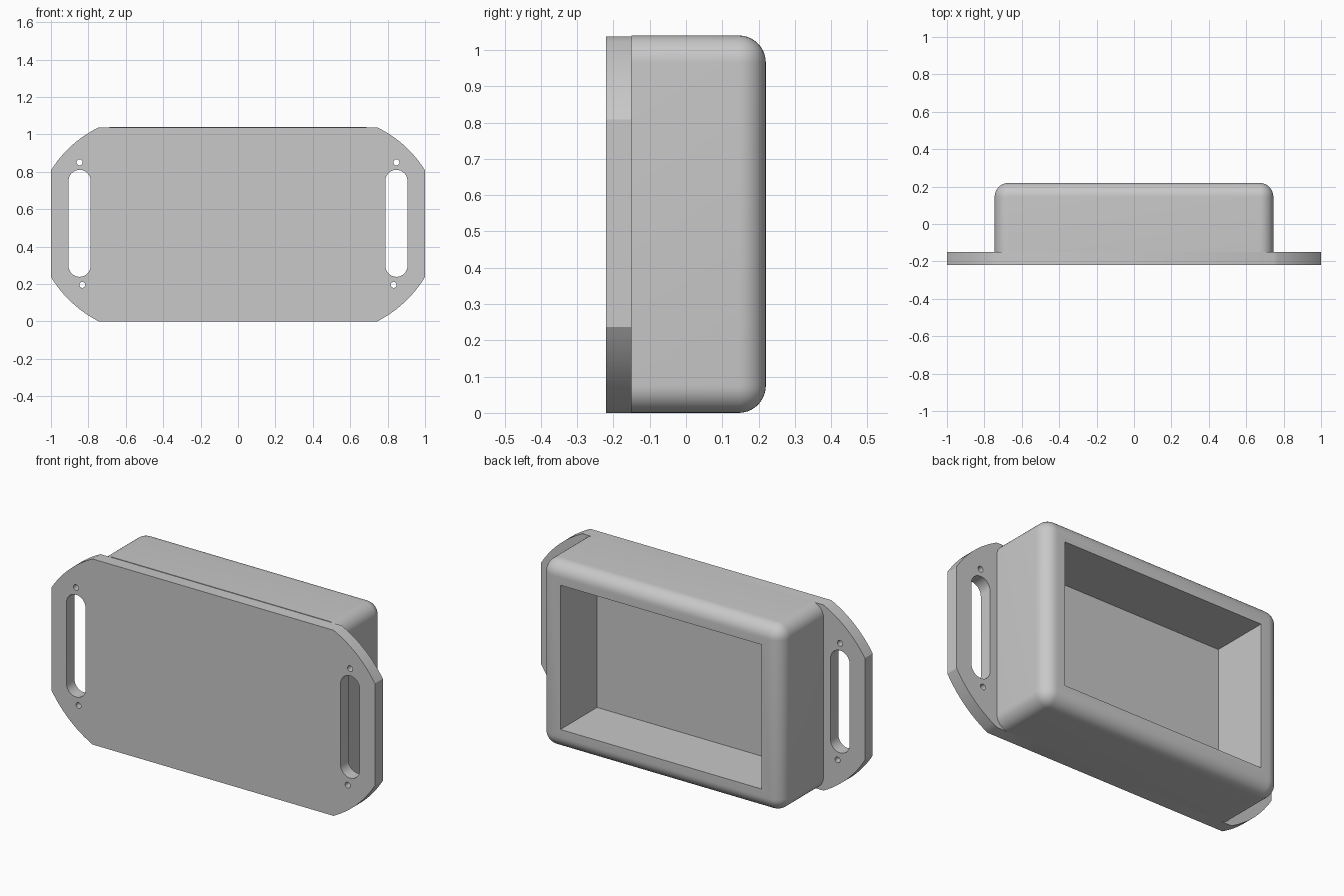
import bpy, bmesh, math
from mathutils import Vector, Matrix

if "Cube" in bpy.data.objects:
    bpy.data.objects.remove(bpy.data.objects["Cube"], do_unlink=True)

HEIGHT = 1.04
FRONT, SEAM, BACK = -0.22, -0.15, 0.22
HALF_BOX = 0.745

grey = bpy.data.materials.new("plain grey")
grey.use_nodes = True
grey.diffuse_color = (0.58, 0.58, 0.58, 1)
grey.node_tree.nodes["Principled BSDF"].inputs["Base Color"].default_value = grey.diffuse_color


def activate(ob):
    bpy.ops.object.select_all(action='DESELECT')
    ob.select_set(True)
    bpy.context.view_layer.objects.active = ob


def add(name, data):
    ob = bpy.data.objects.new(name, data)
    bpy.context.collection.objects.link(ob)
    data.materials.append(grey)
    return ob


def block(name, half_x, y0, y1, z0, z1, radius=0):
    """Block with every edge rounded except those of its front face."""
    bm = bmesh.new()
    size = (2 * half_x, y1 - y0, z1 - z0)
    centre = Vector((0, (y0 + y1) / 2, (z0 + z1) / 2))
    bmesh.ops.create_cube(bm, size=1, matrix=Matrix.Translation(centre) @ Matrix.Diagonal((*size, 1)))
    if radius:
        edges = [e for e in bm.edges if max(v.co.y for v in e.verts) > y0 + 0.01]
        bmesh.ops.bevel(bm, geom=edges, offset=radius, segments=10, profile=0.5,
                        affect='EDGES', clamp_overlap=True)
    mesh = bpy.data.meshes.new(name)
    bm.to_mesh(mesh)
    bm.free()
    return add(name, mesh)


def arc(cx, cz, r, start, end, steps):
    return [(cx + r * math.cos(a), cz + r * math.sin(a))
            for a in (start + (end - start) * i / steps for i in range(steps + 1))]


def bulge(a, b, sag, steps=12):
    """Shallow curve from a to b, bowing to the right of the direction of travel."""
    a, b = Vector(a), Vector(b)
    side = Vector(((b - a).y, -(b - a).x)).normalized()
    return [tuple(a.lerp(b, i / steps) + side * sag * 4 * (i / steps) * (1 - i / steps))
            for i in range(steps + 1)]


# Mounting plate outline with curved corners
top = HEIGHT - 0.003
right_side = bulge((HALF_BOX, 0), (1, 0.237), 0.024) + bulge((1, 0.808), (HALF_BOX, top), 0.024)
outlines = [right_side + [(-x, z) for x, z in reversed(right_side)]]

# Slots and screw holes at both ends
for s in (-1, 1):
    r = 0.059
    outlines.append(arc(s * 0.847, 0.81 - r, r, 0, math.pi, 16)
                    + arc(s * 0.847, 0.238 + r, r, math.pi, 2 * math.pi, 16))
    for x, z in ((0.847, 0.85), (0.832, 0.195)):
        outlines.append(arc(s * x, z, 0.016, 0, 2 * math.pi, 20)[:-1])

curve = bpy.data.curves.new("mounting_plate", 'CURVE')
curve.dimensions = '2D'
curve.fill_mode = 'BOTH'
curve.extrude = (SEAM - FRONT) / 2
for points in outlines:
    spline = curve.splines.new('POLY')
    spline.points.add(len(points) - 1)
    for p, (x, z) in zip(spline.points, points):
        p.co = (x, z, 0, 1)
    spline.use_cyclic_u = True
plate = add("mounting_plate", curve)
plate.location.y = (FRONT + SEAM) / 2
plate.rotation_euler.x = math.pi / 2
activate(plate)
bpy.ops.object.convert(target='MESH')
plate = bpy.context.object
bm = bmesh.new()
bm.from_mesh(plate.data)
bmesh.ops.remove_doubles(bm, verts=bm.verts, dist=0.0005)
bmesh.ops.recalc_face_normals(bm, faces=bm.faces)
bm.to_mesh(plate.data)
bm.free()

# Rounded housing with a rectangular cavity open at the back
housing = block("housing", HALF_BOX, SEAM, BACK, 0, HEIGHT, 0.075)
cutter = block("cavity_cutter", 0.622, -0.103, BACK + 0.1, 0.117, HEIGHT - 0.117)
cutter.hide_render = True
cut = housing.modifiers.new("cavity", 'BOOLEAN')
cut.operation = 'DIFFERENCE'
cut.solver = 'EXACT'
cut.object = cutter
activate(housing)
bpy.ops.object.modifier_apply(modifier=cut.name)
bpy.data.objects.remove(cutter, do_unlink=True)

for ob in (plate, housing):
    activate(ob)
    bpy.ops.object.shade_smooth_by_angle(angle=math.radians(30))
